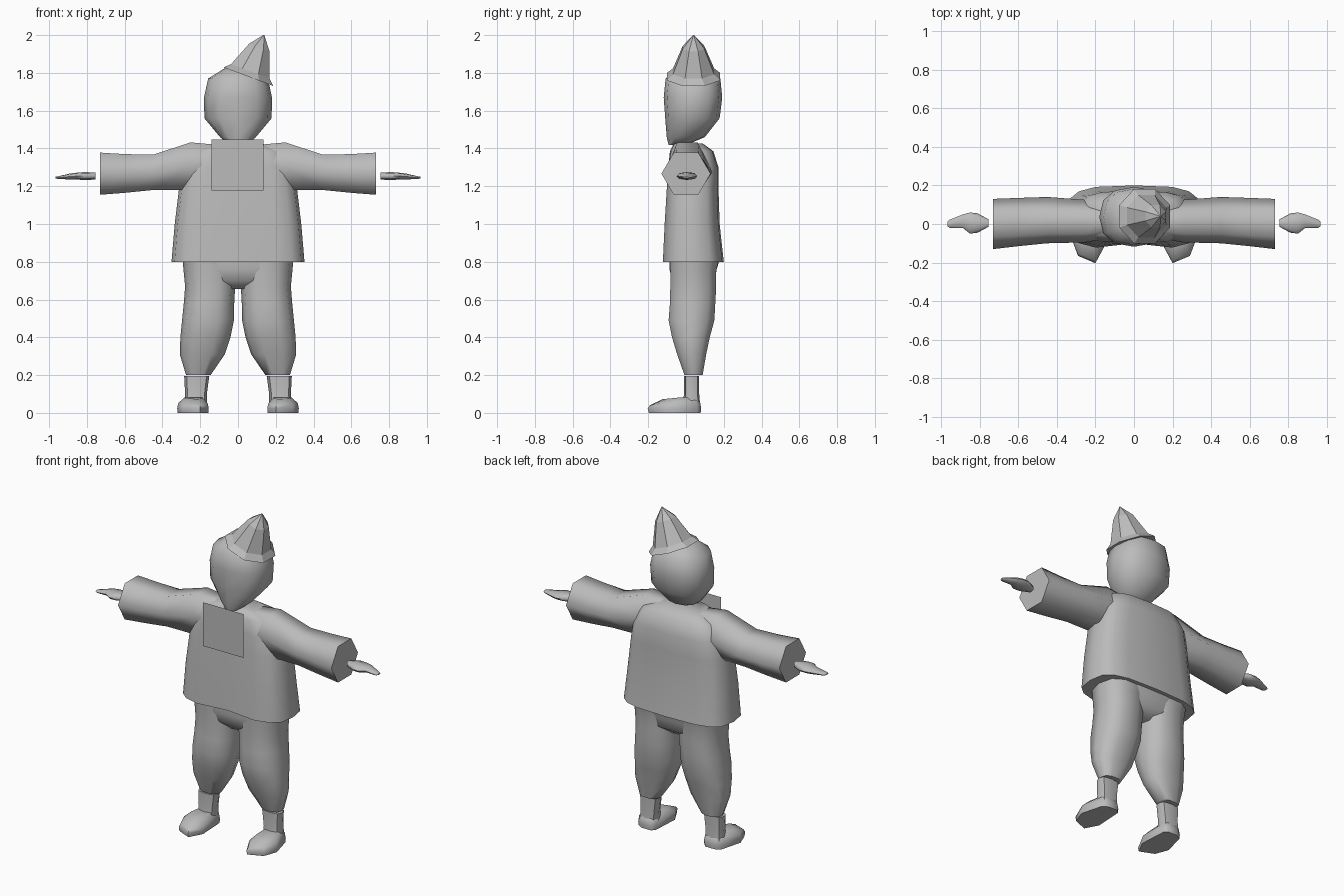
import bpy, bmesh, math
from mathutils import Vector, Matrix

if "Cube" in bpy.data.objects:
    bpy.data.objects.remove(bpy.data.objects["Cube"])

grey = bpy.data.materials.new("plain grey")
grey.diffuse_color = (0.5, 0.5, 0.5, 1)
grey.use_nodes = True
grey.node_tree.nodes["Principled BSDF"].inputs["Base Color"].default_value = grey.diffuse_color


def finish(name, bm, angle=50, mirror=False):
    """Turn a bmesh into an object, smooth below the given angle."""
    bmesh.ops.recalc_face_normals(bm, faces=bm.faces)
    me = bpy.data.meshes.new(name)
    bm.to_mesh(me)
    bm.free()
    me.materials.append(grey)
    for p in me.polygons:
        p.use_smooth = angle > 0
    if angle > 0:
        me.set_sharp_from_angle(angle=math.radians(angle))
    ob = bpy.data.objects.new(name, me)
    bpy.context.collection.objects.link(ob)
    if mirror:
        ob.modifiers.new("mirror", 'MIRROR').use_mirror_merge = False
    return ob


def loft(name, rings, angle=50, mirror=False):
    """Skin a list of rings and close both ends."""
    bm = bmesh.new()
    rows = [[bm.verts.new(p) for p in ring] for ring in rings]
    n = len(rows[0])
    for a, b in zip(rows, rows[1:]):
        for i in range(n):
            j = (i + 1) % n
            bm.faces.new((a[i], a[j], b[j], b[i]))
    bm.faces.new(rows[0])
    bm.faces.new(rows[-1])
    return finish(name, bm, angle, mirror)


def oval(u0, u1, v0, v1, n=10, power=1.0, turn=0.0):
    """Rounded outline filling a rectangle; power below 1 is boxier."""
    pts = []
    for i in range(n):
        t = 2 * math.pi * i / n + turn
        c, s = math.cos(t), math.sin(t)
        pts.append(((u0 + u1) / 2 + (u1 - u0) / 2 * math.copysign(abs(c) ** power, c),
                    (v0 + v1) / 2 + (v1 - v0) / 2 * math.copysign(abs(s) ** power, s)))
    return pts


def level(z, x0, x1, y0, y1, n=10, power=1.0):
    return [(x, y, z) for x, y in oval(x0, x1, y0, y1, n, power)]


def section(x, y0, y1, z0, z1, n=8, power=1.0):
    return [(x, y, z) for y, z in oval(y0, y1, z0, z1, n, power)]


# head: blunt face, pointed chin, rounded back
head = [(1.418, .045, -.092, .00), (1.46, .095, -.102, .10), (1.56, .178, -.110, .178),
        (1.67, .180, -.118, .192), (1.77, .158, -.108, .182), (1.825, .07, -.04, .11)]
loft("head", [level(z, -r, r, a, b, 12, .85) for z, r, a, b in head], 60)

# hat: tilted faceted cone with a flared brim
tilt = Matrix.Translation((.055, .04, 1.78)) @ Matrix.Rotation(math.radians(20.5), 4, 'Y')
loft("hat", [[tilt @ Vector((x, y, z)) for x, y in oval(-r, r, -r, r, 8, 1, math.pi / 8)]
             for z, r in [(0, .152), (.03, .118), (.165, .062), (.236, .002)]], 0)

# jacket body, flaring to the hem, with a groove down the front
body = [(.80, .352, -.13, .20), (1.0, .335, -.12, .178), (1.19, .312, -.108, .172),
        (1.30, .29, -.10, .172), (1.385, .24, -.085, .145), (1.425, .13, -.065, .09)]
rings = []
for z, r, a, b in body:
    ring = level(z, -r, r, a, b, 16, .6)
    ring[12] = (0, a + (.03 if z < 1.35 else 0), z)
    rings.append(ring)
loft("jacket_body", rings, 50)

# sleeves, widening to a six-sided cuff
sleeve = [(.12, -.07, .11, 1.22, 1.42), (.25, -.095, .125, 1.18, 1.432),
          (.45, -.10, .14, 1.18, 1.367), (.60, -.115, .135, 1.165, 1.37),
          (.73, -.13, .13, 1.155, 1.378)]
loft("sleeve", [[(x, y, z) for y, z in [(b, (c + d) / 2), (b * .5, d), (a * .5, d),
                                       (a, (c + d) / 2), (a * .5, c), (b * .5, c)]]
                for x, a, b, c, d in sleeve], 70, True)

# hands: flat mitts
hand = [(.755, -.015, .025, 1.235, 1.272), (.81, -.045, .055, 1.233, 1.275),
        (.85, -.05, .06, 1.235, 1.272), (.885, -.022, .05, 1.236, 1.268),
        (.955, -.02, .022, 1.238, 1.252), (.966, -.012, .012, 1.242, 1.250)]
loft("hand", [section(*h, power=.8) for h in hand], 60, True)

# trousers: seat plus two baggy legs
seat = [(.655, .10, -.03, .10), (.70, .26, -.075, .155), (.76, .285, -.09, .165),
        (.81, .293, -.09, .18)]
loft("trouser_seat", [level(z, -r, r, a, b, 14, .75) for z, r, a, b in seat], 60)
leg = [(.20, .145, .275, -.01, .09), (.31, .07, .308, -.05, .11), (.40, .04, .305, -.078, .13),
       (.49, .022, .296, -.097, .155), (.58, .02, .287, -.09, .16), (.67, .015, .28, -.088, .165),
       (.75, .01, .288, -.088, .165), (.80, .01, .292, -.09, .175)]
loft("trouser_leg", [level(*l, 10, .8) for l in leg], 60, True)

# shoes: ankle shaft and a foot turned slightly outward
loft("shoe_shaft", [level(.04, .165, .285, -.02, .075, 8, .7), level(.10, .165, .28, -.01, .07, 8, .7),
                    level(.195, .152, .285, -.01, .07, 8, .7)], 50, True)
sole = [(.20, -.203), (.29, -.165), (.322, -.08), (.285, .06), (.25, .08), (.185, .08),
        (.165, .06), (.155, -.12)]


def foot_ring(z, k, slope):
    # shrink toward the ankle and slope down to the toe
    return [(.23 + (x - .23) * k, y * k, z + slope * min(y, 0)) for x, y in sole]


loft("shoe_foot", [foot_ring(0, .97, 0), foot_ring(.025, 1, 0), foot_ring(.06, .93, .09),
                   foot_ring(.085, .6, .06)], 50, True)

# square panel standing just in front of the chest
bm = bmesh.new()
bm.faces.new([bm.verts.new((x, -.14, z)) for x, z in
              [(-.14, 1.177), (.135, 1.177), (.135, 1.447), (-.14, 1.447)]])
finish("chest_panel", bm, 0)
